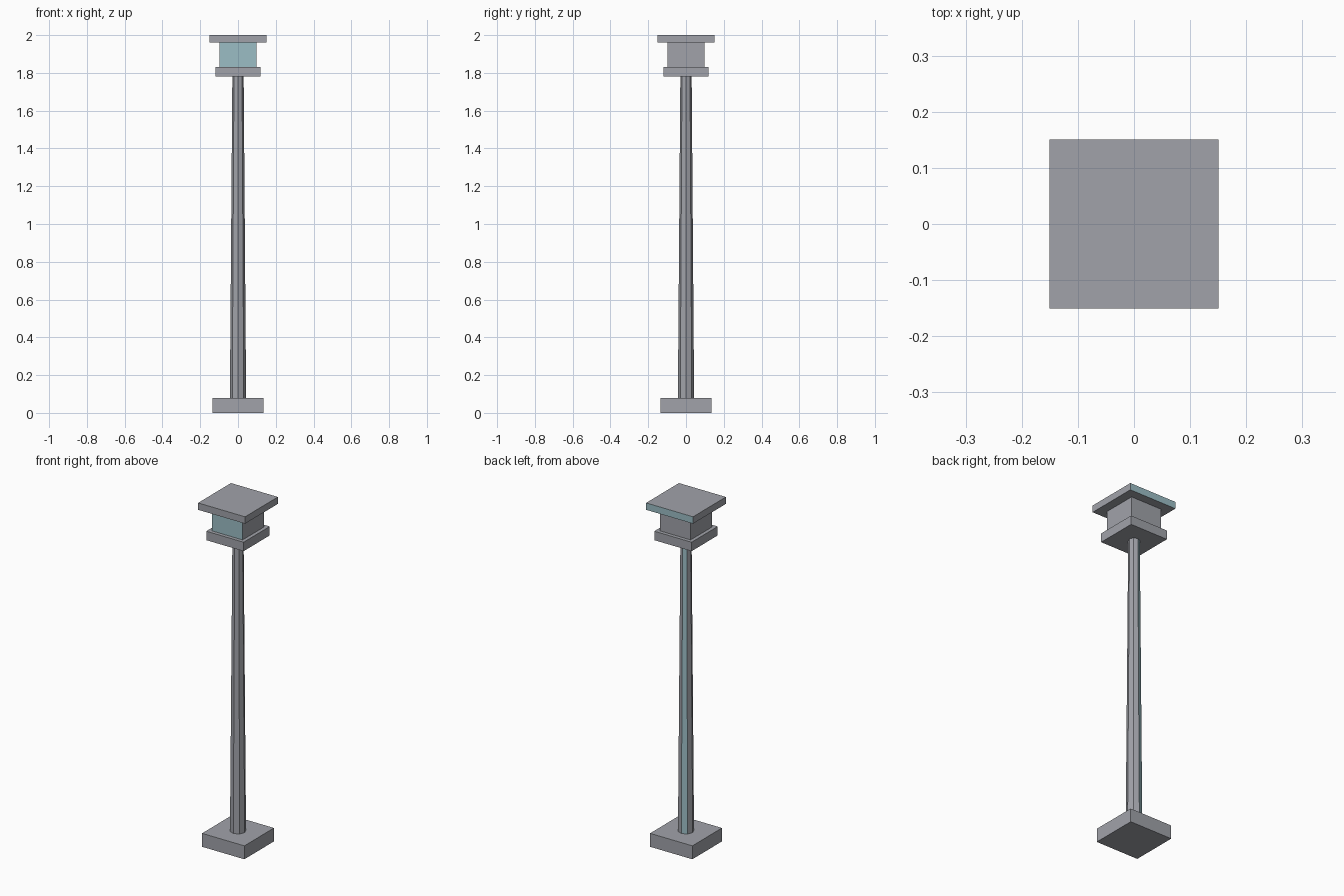
import bpy
import math

if "Cube" in bpy.data.objects:
    bpy.data.objects.remove(bpy.data.objects["Cube"], do_unlink=True)


def make_material(name, color):
    mat = bpy.data.materials.new(name)
    mat.use_nodes = True
    mat.diffuse_color = color
    mat.node_tree.nodes["Principled BSDF"].inputs["Base Color"].default_value = color
    return mat


grey = make_material("grey_metal", (0.355, 0.365, 0.40, 1))
teal = make_material("pale_teal", (0.33, 0.51, 0.56, 1))


def finish(name, teal_angle=None):
    """Name the active object and tint the side face pointing at teal_angle."""
    obj = bpy.context.object
    obj.name = obj.data.name = name
    bpy.ops.object.transform_apply(location=False, rotation=True, scale=True)
    obj.data.materials.append(grey)
    obj.data.materials.append(teal)
    if teal_angle is not None:
        a = math.radians(teal_angle)
        for face in obj.data.polygons:
            n = face.normal
            if n.x * math.cos(a) + n.y * math.sin(a) > 0.95:
                face.material_index = 1
    return obj


def slab(name, half, bottom, top, teal_angle=None):
    bpy.ops.mesh.primitive_cube_add(size=1, location=(0, 0, (bottom + top) / 2))
    bpy.context.object.scale = (2 * half, 2 * half, top - bottom)
    return finish(name, teal_angle)


# Square foot
slab("base", 0.136, 0, 0.078)

# Tapered eight-sided pole with one tinted facet at the back
bpy.ops.mesh.primitive_cone_add(vertices=8, radius1=0.043, radius2=0.03,
                                depth=1.702, location=(0, 0, 0.929))
finish("pole", 112.5)

# Lamp head: tray, lantern with a tinted front, and cap with a tinted back edge
slab("lamp_tray", 0.12, 1.78, 1.832)
slab("lantern", 0.099, 1.832, 1.96, -90)
slab("lamp_cap", 0.151, 1.96, 2.0, 90)
